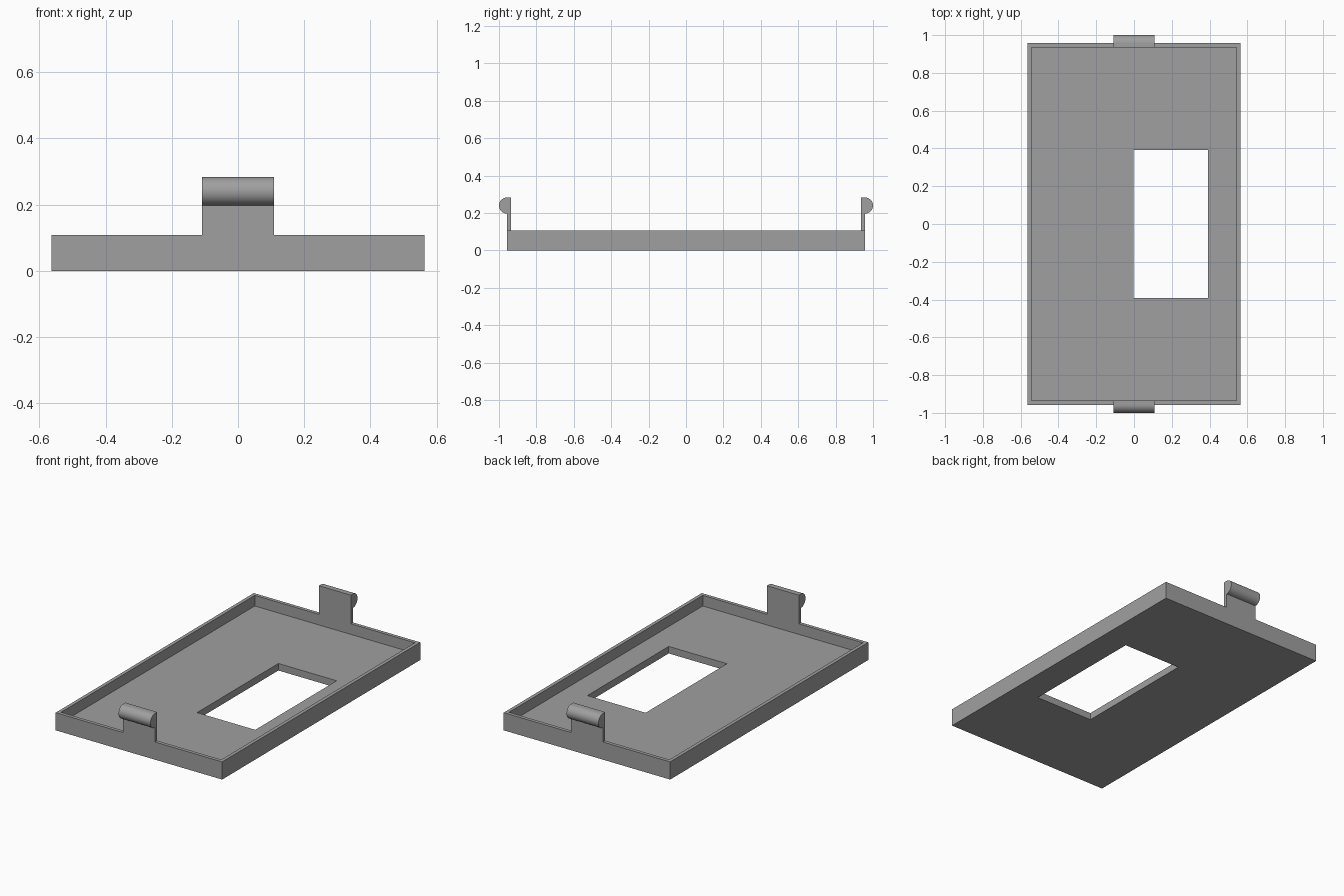
import bpy, bmesh, math

if "Cube" in bpy.data.objects:
    bpy.data.objects.remove(bpy.data.objects["Cube"])

HX, HY, H = 0.563, 0.957, 0.108      # tray half sizes and height
WALL, FLOOR = 0.0215, 0.043          # wall and floor thickness
TAB_W, R = 0.108, 0.043              # clip half width and bead radius

grey = bpy.data.materials.new("grey plastic")
grey.diffuse_color = (0.35, 0.35, 0.35, 1)
grey.use_nodes = True
grey.node_tree.nodes["Principled BSDF"].inputs["Base Color"].default_value = grey.diffuse_color


def finish(name, bm):
    bmesh.ops.recalc_face_normals(bm, faces=bm.faces)
    mesh = bpy.data.meshes.new(name)
    bm.to_mesh(mesh)
    bm.free()
    mesh.materials.append(grey)
    obj = bpy.data.objects.new(name, mesh)
    bpy.context.collection.objects.link(obj)
    return obj


def rect(x0, x1, y0, y1, z):
    return [(x0, y0, z), (x1, y0, z), (x1, y1, z), (x0, y1, z)]


def bridge(bm, a, b):
    for i in range(len(a)):
        j = (i + 1) % len(a)
        bm.faces.new((a[i], a[j], b[j], b[i]))


# Tray with window: a closed loop of rectangular rings
ix, iy = HX - WALL, HY - WALL
window = (-0.002, 0.392, -0.393, 0.393)
bm = bmesh.new()
rings = [[bm.verts.new(p) for p in r] for r in (
    rect(-HX, HX, -HY, HY, 0), rect(-HX, HX, -HY, HY, H),
    rect(-ix, ix, -iy, iy, H), rect(-ix, ix, -iy, iy, FLOOR),
    rect(*window, FLOOR), rect(*window, 0))]
for k, ring in enumerate(rings):
    bridge(bm, ring, rings[(k + 1) % len(rings)])
finish("tray", bm)

# Snap clips: a thin tab with a half-round bead on its outer face
top = H + 0.175
profile = [(iy, H), (HY, H)]
for i in range(25):
    a = -math.pi / 2 + math.pi * i / 24
    profile.append((HY + R * math.cos(a), top - R + R * math.sin(a)))
profile.append((iy, top))
for name, side in (("front_clip", -1), ("back_clip", 1)):
    bm = bmesh.new()
    left, right = [[bm.verts.new((x, side * y, z)) for y, z in profile]
                   for x in (-TAB_W, TAB_W)]
    bridge(bm, left, right)
    bm.faces.new(left)
    bm.faces.new(right)
    clip = finish(name, bm)
    bpy.ops.object.select_all(action='DESELECT')
    clip.select_set(True)
    bpy.context.view_layer.objects.active = clip
    bpy.ops.object.shade_smooth_by_angle(angle=math.radians(30))
